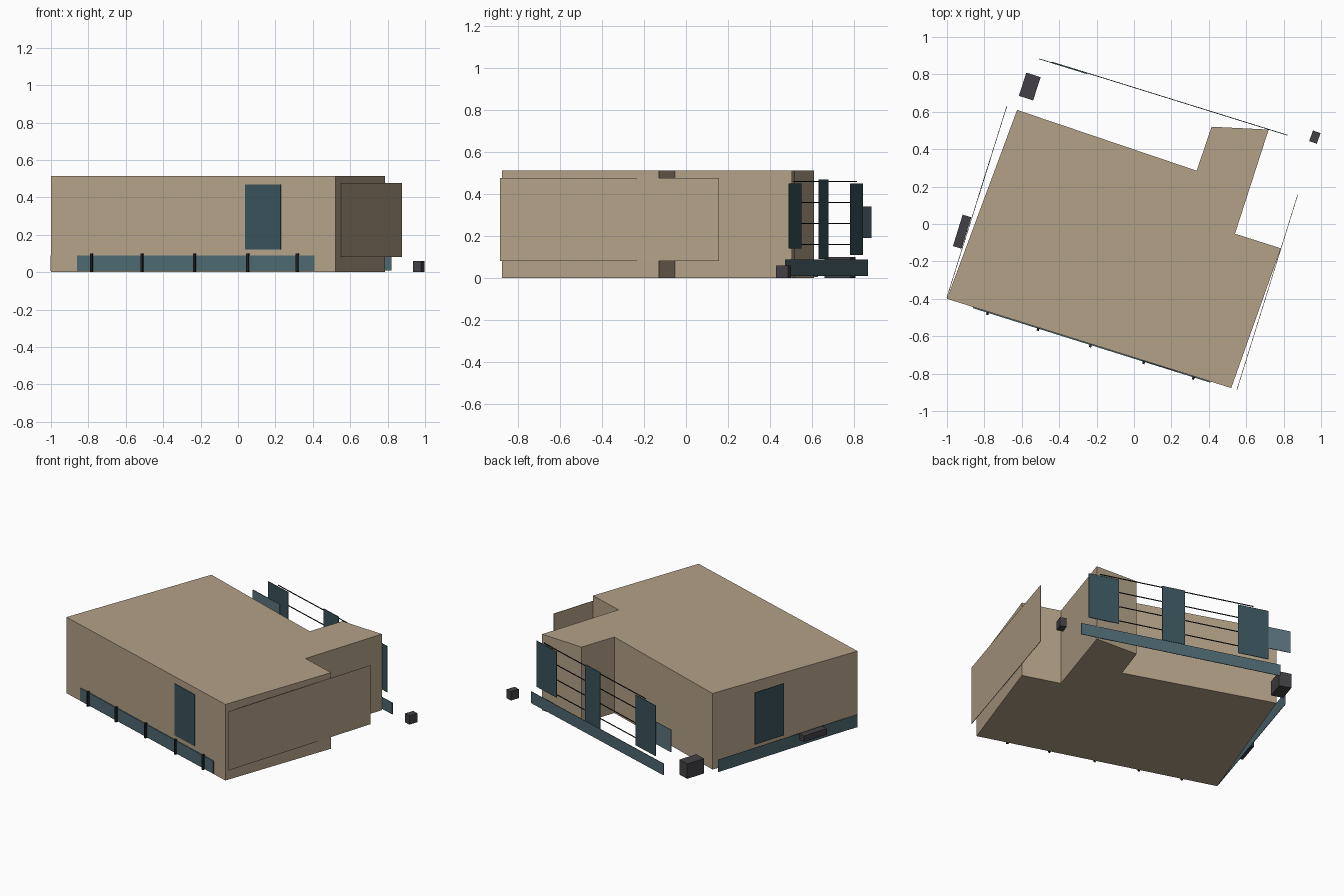
import bpy, bmesh
from mathutils import Vector

if "Cube" in bpy.data.objects:
    bpy.data.objects.remove(bpy.data.objects["Cube"])


def material(name, r, g, b):
    m = bpy.data.materials.new(name)
    lin = [(c / 255) ** 2.2 for c in (r, g, b)]
    m.diffuse_color = (*lin, 1)
    m.use_nodes = True
    m.node_tree.nodes["Principled BSDF"].inputs["Base Color"].default_value = m.diffuse_color
    return m


TAN = material("tan_wall", 178, 160, 135)
TEAL = material("teal_band", 78, 104, 112)
DOOR = material("dark_teal", 60, 83, 91)
GLASS = material("pale_teal", 92, 115, 124)
DARK = material("charcoal", 68, 66, 70)
BLACK = material("black_trim", 36, 40, 42)


def prism(name, outline, z0, z1, mat):
    """Extrude a counter-clockwise plan outline from z0 to z1."""
    bm = bmesh.new()
    face = bm.faces.new([bm.verts.new((p[0], p[1], z0)) for p in outline])
    ext = bmesh.ops.extrude_face_region(bm, geom=[face])
    verts = [v for v in ext["geom"] if isinstance(v, bmesh.types.BMVert)]
    bmesh.ops.translate(bm, vec=(0, 0, z1 - z0), verts=verts)
    bmesh.ops.recalc_face_normals(bm, faces=bm.faces)
    me = bpy.data.meshes.new(name)
    bm.to_mesh(me)
    bm.free()
    me.materials.append(mat)
    ob = bpy.data.objects.new(name, me)
    bpy.context.collection.objects.link(ob)
    return ob


def slab(name, line, t0, t1, z0, z1, mat, thick=0.004, out=0.0):
    """Upright box along part t0..t1 of a plan line, pushed out to its right."""
    a, b = Vector(line[0]), Vector(line[1])
    d = (b - a).normalized()
    n = Vector((d.y, -d.x))
    p, q = a.lerp(b, t0) + n * out, a.lerp(b, t1) + n * out
    h = n * thick / 2
    return prism(name, [p + h, q + h, q - h, p - h], z0, z1, mat)


# main building
prism("building", [(-1, -0.40), (0.52, -0.877), (0.785, -0.13), (0.54, -0.052),
                   (0.72, 0.505), (0.415, 0.52), (0.335, 0.285), (-0.625, 0.61)],
      0, 0.513, TAN)


# front wall: band, posts and door, placed by x
FRONT = ((-1, -0.40), (0.52, -0.877))
fx = lambda x: (x + 1) / 1.52
slab("front_band", FRONT, fx(-0.86), fx(0.41), 0.005, 0.09, TEAL, 0.006, 0.003)
for i, x in enumerate((-0.78, -0.51, -0.23, 0.055, 0.32)):
    slab(f"front_post_{i + 1}", FRONT, fx(x - 0.006), fx(x + 0.006), 0, 0.1, BLACK, 0.016, 0.01)
slab("front_door", FRONT, fx(0.04), fx(0.23), 0.12, 0.468, DOOR, 0.004, 0.003)

# right cladding panel standing off the wall
slab("right_panel", ((0.55, -0.887), (0.876, 0.158)), 0, 1, 0.08, 0.477, TAN, 0.003)

# back screen: band, panels and wires, placed by x
BACK = ((0.82, 0.475), (-0.51, 0.888))
bx = lambda x: (0.82 - x) / 1.33
slab("back_band", BACK, 0, bx(-0.44), 0.01, 0.088, TEAL)
for i, (x0, x1, z0, z1) in enumerate(((0.772, 0.58, 0.14, 0.45), (0.307, 0.163, 0.09, 0.47),
                                      (-0.173, -0.366, 0.11, 0.45))):
    slab(f"back_panel_{i + 1}", BACK, bx(x0), bx(x1), z0, z1, DOOR)
slab("back_sign_panel", BACK, bx(-0.25), bx(-0.505), 0.19, 0.34, GLASS, 0.004, -0.004)
for i, z in enumerate((0.16, 0.26, 0.36, 0.46)):
    slab(f"back_wire_{i + 1}", BACK, bx(0.7), bx(-0.27), z - 0.003, z + 0.003, BLACK, 0.003)

# left wall: band, door and low step
LEFT = ((-0.68, 0.63), (-1, -0.392))
slab("left_band", LEFT, 0, 1, 0.005, 0.088, TEAL, 0.003)
slab("left_door", LEFT, 0.264, 0.473, 0.11, 0.46, DOOR, 0.004)
slab("left_canopy", ((-0.893, 0.043), (-0.945, -0.125)), 0, 1, 0.05, 0.09, DARK, 0.048)

# loose service boxes
slab("back_box", ((-0.5775, 0.673), (-0.5375, 0.797)), 0, 1, 0, 0.1, DARK, 0.08)
slab("right_box", ((0.957, 0.436), (0.977, 0.493)), 0, 1, 0, 0.06, DARK, 0.043)
